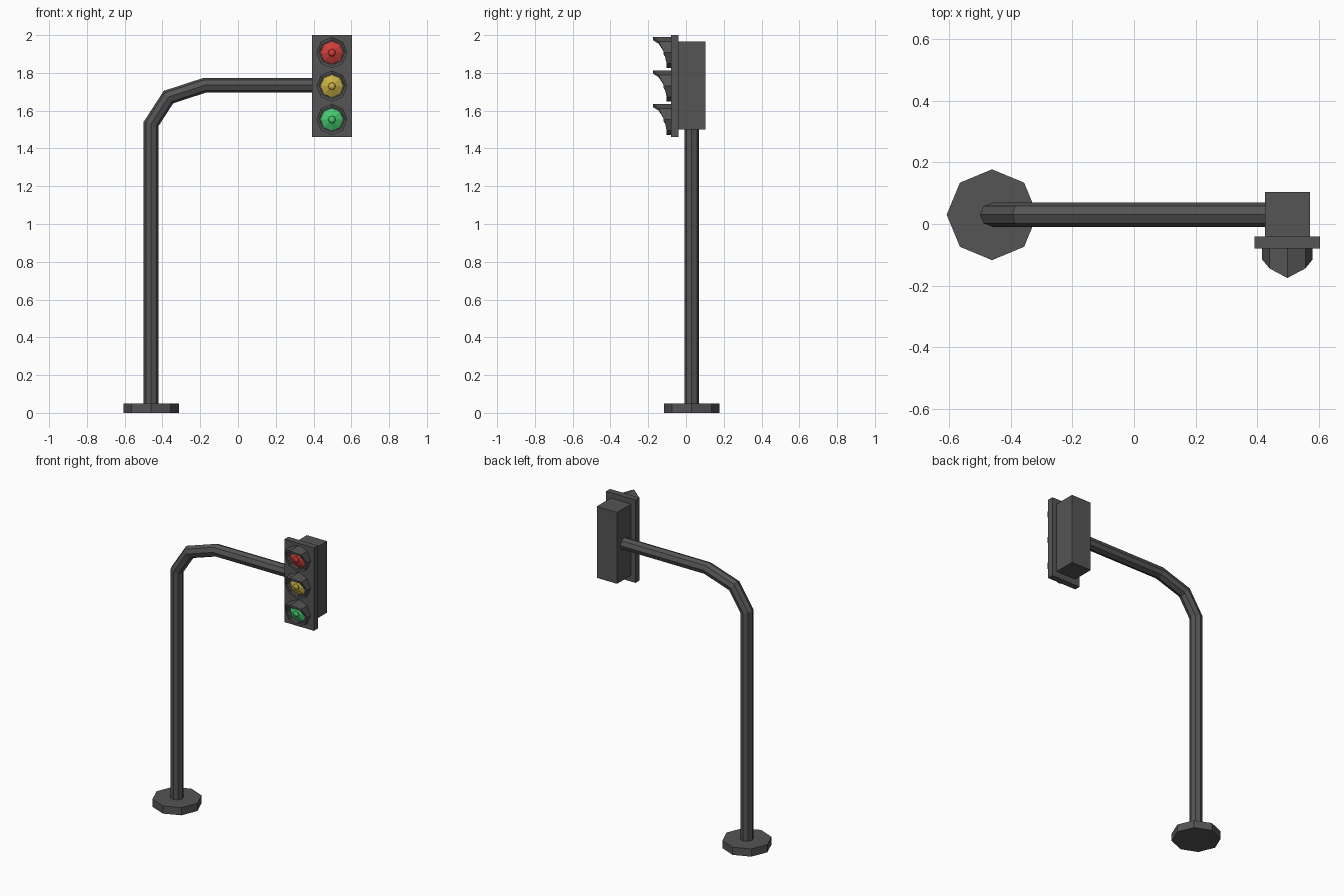
import bpy, bmesh, math
from mathutils import Vector, Matrix

if "Cube" in bpy.data.objects:
    bpy.data.objects.remove(bpy.data.objects["Cube"], do_unlink=True)


def material(name, rgb):
    m = bpy.data.materials.new(name)
    m.use_nodes = True
    m.diffuse_color = (*rgb, 1)
    bsdf = next(n for n in m.node_tree.nodes if n.type == 'BSDF_PRINCIPLED')
    bsdf.inputs["Base Color"].default_value = (*rgb, 1)
    return m


grey = material("dark grey metal", (0.09, 0.09, 0.09))
red = material("red lens", (0.62, 0.05, 0.045))
yellow = material("yellow lens", (0.58, 0.44, 0.06))
green = material("green lens", (0.06, 0.58, 0.16))

SIDES = 8


def finish(name, bm, mat):
    bmesh.ops.recalc_face_normals(bm, faces=bm.faces)
    me = bpy.data.meshes.new(name)
    bm.to_mesh(me)
    bm.free()
    me.materials.append(mat)
    ob = bpy.data.objects.new(name, me)
    bpy.context.collection.objects.link(ob)
    return ob


def loft(name, rings, mat, caps=True, closed=False):
    """Skin a list of equal-sized point rings."""
    bm = bmesh.new()
    vs = [[bm.verts.new(p) for p in ring] for ring in rings]
    pairs = list(zip(vs, vs[1:]))
    if closed:
        pairs.append((vs[-1], vs[0]))
    for a, b in pairs:
        for i in range(len(a)):
            j = (i + 1) % len(a)
            bm.faces.new((a[i], a[j], b[j], b[i]))
    if caps and not closed:
        bm.faces.new(vs[0])
        bm.faces.new(vs[-1])
    return finish(name, bm, mat)


def box(name, lo, hi, mat):
    bm = bmesh.new()
    lo, hi = Vector(lo), Vector(hi)
    bmesh.ops.create_cube(bm, size=1, matrix=Matrix.Translation((lo + hi) / 2)
                          @ Matrix.Diagonal((*(hi - lo), 1)))
    return finish(name, bm, mat)


def octagon():
    return [2 * math.pi * i / SIDES for i in range(SIDES)]


PX, PY = -0.46, 0.03

# Foot
loft("base", [[(PX + 0.147 * math.cos(a), PY + 0.147 * math.sin(a), z)
               for a in octagon()] for z in (0, 0.05)], grey)

# Bent pole: octagonal rings mitred at every bend
path = [Vector(p) for p in ((PX, PY, 0.04), (PX, PY, 1.53), (-0.368, PY, 1.672),
                            (-0.175, PY, 1.735), (0.45, PY, 1.735))]
rings = []
for i, p in enumerate(path):
    d_in = (p - path[max(i - 1, 0)]).normalized()
    d_out = (path[min(i + 1, len(path) - 1)] - p).normalized()
    t = (d_in + d_out).normalized()
    side = Vector((0, 1, 0))
    across = side.cross(t)
    stretch = 1 / max(t.dot(d_in), t.dot(d_out))
    rings.append([p + 0.039 * (across * stretch * math.cos(a) + side * math.sin(a))
                  for a in octagon()])
loft("pole", rings, grey)

# Signal housing and front plate
LX = 0.497
box("housing", (LX - 0.073, -0.045, 1.5), (LX + 0.073, 0.103, 1.965), grey)
box("front_plate", (LX - 0.106, -0.08, 1.46), (LX + 0.106, -0.04, 2.0), grey)


def ring(z, r, depth):
    return [(LX + r * math.cos(a), depth(a), z + r * math.sin(a)) for a in octagon()]


def hood_edge(a):
    """Hood reaches furthest at the top and is only a lip below."""
    s = math.sin(a)
    if s < -0.1:
        return -0.103
    return -0.175 if s > 0.9 else -0.144 if s > 0.5 else -0.115


def back(a):
    return -0.075


# Three lamps, each with a hood, a conical lens and a centre knob
for colour, mat, z in (("red", red, 1.907), ("yellow", yellow, 1.73), ("green", green, 1.553)):
    loft(colour + "_hood", [ring(z, 0.082, back), ring(z, 0.082, hood_edge),
                            ring(z, 0.066, hood_edge), ring(z, 0.066, back)],
         grey, closed=True)
    profile = ((0.062, -0.075), (0.06, -0.088), (0.02, -0.108),
               (0.018, -0.114), (0.008, -0.119))
    loft(colour + "_lens", [ring(z, r, lambda a, y=y: y) for r, y in profile], mat)
